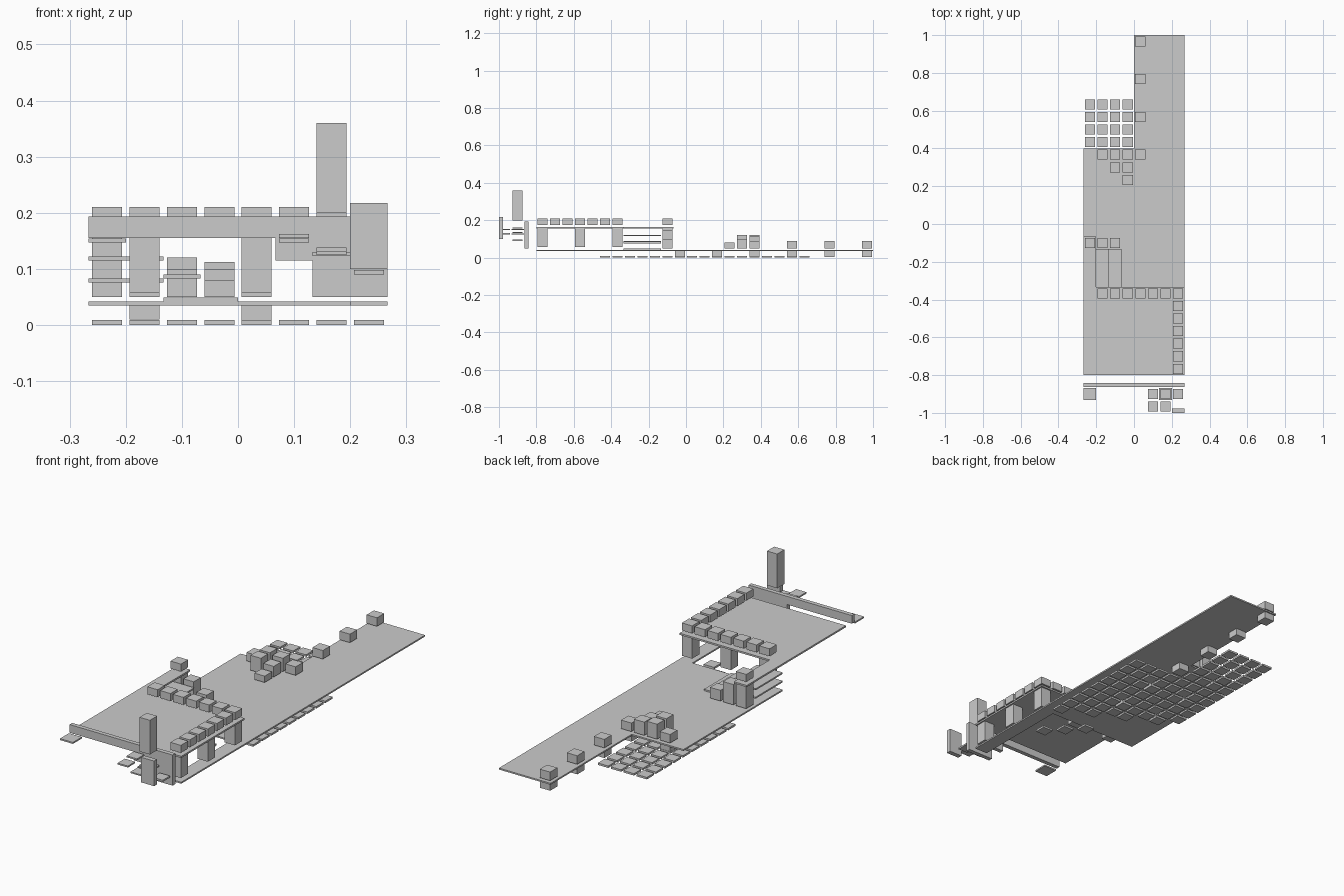
import bpy, bmesh

if "Cube" in bpy.data.objects:
    bpy.data.objects.remove(bpy.data.objects["Cube"])

G = 2 / 30          # grid cell
H = 0.0267          # half width of a block

grey = bpy.data.materials.new("plain grey")
grey.diffuse_color = (0.6, 0.6, 0.6, 1)
grey.use_nodes = True
grey.node_tree.nodes["Principled BSDF"].inputs["Base Color"].default_value = grey.diffuse_color


def build(name, boxes):
    """One object from boxes given as (x0, x1, y0, y1, z0, z1)."""
    bm = bmesh.new()
    for x0, x1, y0, y1, z0, z1 in boxes:
        ret = bmesh.ops.create_cube(bm, size=1)
        for v in ret["verts"]:
            v.co = ((x0 + x1) / 2 + v.co.x * (x1 - x0),
                    (y0 + y1) / 2 + v.co.y * (y1 - y0),
                    (z0 + z1) / 2 + v.co.z * (z1 - z0))
    me = bpy.data.meshes.new(name)
    bm.to_mesh(me)
    bm.free()
    me.materials.append(grey)
    ob = bpy.data.objects.new(name, me)
    bpy.context.collection.objects.link(ob)


def plate(name, outline, z0, z1, wall=False):
    """Extruded outline, lying flat or (wall) standing in the xz plane."""
    bm = bmesh.new()
    if wall:
        vs = [bm.verts.new((u, z0, v)) for u, v in outline]
        shift = (0, z1 - z0, 0)
    else:
        vs = [bm.verts.new((u, v, z0)) for u, v in outline]
        shift = (0, 0, z1 - z0)
    f = bm.faces.new(vs)
    ext = bmesh.ops.extrude_face_region(bm, geom=[f], use_keep_orig=True)
    bmesh.ops.translate(bm, vec=shift,
                        verts=[g for g in ext["geom"] if isinstance(g, bmesh.types.BMVert)])
    bmesh.ops.recalc_face_normals(bm, faces=bm.faces[:])
    me = bpy.data.meshes.new(name)
    bm.to_mesh(me)
    bm.free()
    me.materials.append(grey)
    ob = bpy.data.objects.new(name, me)
    bpy.context.collection.objects.link(ob)


def block(x, y, z0, z1):
    return (x - H, x + H, y - H, y + H, z0, z1)


def col(i):
    return -0.2333 + i * G


# lower deck with a narrow walkway at the front right
W = 4 * G
plate("lower_deck", [(-W, -0.333), (0.2, -0.333), (0.2, -0.8), (W, -0.8),
                     (W, 1), (0, 1), (0, 0.4), (-W, 0.4)], 0.035, 0.042)

# raised deck with a side arm
plate("upper_deck", [(-W, -0.8), (W, -0.8), (W, -0.333), (-0.2, -0.333),
                     (-0.2, -0.067), (-W, -0.067)], 0.155, 0.163)

# steps between the decks
build("stair_slats", [
    (-W, -0.133, -0.333, -0.133, 0.115, 0.122),
    (-W, -0.133, -0.333, -0.133, 0.076, 0.083),
    (-0.133, -0.067, -0.333, -0.133, 0.083, 0.09),
    (-0.133, 0, -0.333, -0.133, 0.042, 0.049)])

# pillars holding the raised deck
build("upper_pillars",
      [block(0.2333, y, 0.057, 0.155) for y in (-0.767, -0.567)] +
      [block(x, -0.367, 0.057, 0.155) for x in (-0.167, 0.0333, 0.2333)])

# stubs below the lower deck
build("lower_supports",
      [block(0.0333, -0.0333 + 0.2 * i, 0.003, 0.035) for i in range(6)] +
      [block(-0.167, -0.0333 + 0.2 * i, 0.01, 0.035) for i in range(3)])

# parapet blocks on the raised deck
build("upper_parapet",
      [block(col(i), -0.367, 0.175, 0.21) for i in range(1, 8)] +
      [block(0.2333, -0.367 - G * i, 0.175, 0.21) for i in range(1, 7)] +
      [block(-0.2333, -0.1, 0.175, 0.21)])

# stepped columns beside the stair
build("stair_columns", [block(-0.2333, -0.1, 0.05, 0.155),
                        block(-0.1667, -0.1, 0.05, 0.145),
                        block(-0.1, -0.1, 0.05, 0.1)])

# single blocks along the lower deck edge
build("edge_blocks", [block(0.0333, 0.367 + 0.2 * i, 0.05, 0.09) for i in range(4)])

# corner heap of blocks
build("corner_heap", [block(x, y, 0.05, t) for x, y, t in (
    (-0.0333, 0.2333, 0.08), (-0.0333, 0.3, 0.1), (-0.1, 0.3, 0.12),
    (-0.0333, 0.367, 0.112), (-0.1, 0.367, 0.12), (-0.1667, 0.367, 0.09))])

# floor tiles, staggered at the lower end
tiles = []
for i in range(8):
    low = 0 - (i + 1) // 2 if i < 7 else -4
    high = 9 if i < 4 else 4
    for r in range(low, high + 1):
        tiles.append(block(col(i), 0.0333 + G * r, 0, 0.009))
for i, y in ((6, -0.4333), (5, -0.3667), (4, -0.3)):
    tiles.append(block(col(i), y, 0, 0.009))
build("floor_tiles", tiles)

# stepped front wall
plate("front_wall", [(-W, 0.155), (0.067, 0.155), (0.067, 0.115), (0.133, 0.115),
                     (0.133, 0.05), (W, 0.05), (W, 0.193), (-W, 0.193)],
      -0.863, -0.843, wall=True)

# small ledges in front of the wall
build("front_ledges", [
    (-W, -0.2, -0.933, -0.867, 0.147, 0.154),
    (0.133, 0.2, -0.933, -0.867, 0.123, 0.13),
    block(0.1, -0.9, 0.155, 0.162), block(0.1, -0.967, 0.147, 0.154),
    block(0.1667, -0.9, 0.131, 0.138), block(0.1667, -0.967, 0.125, 0.131),
    block(0.2333, -0.9, 0.09, 0.098)])

# tall post and upright front panel
build("tall_post", [block(0.1667, -0.9, 0.2, 0.36)])
build("front_panel", [(0.2, W, -1, -0.978, 0.1, 0.217)])
